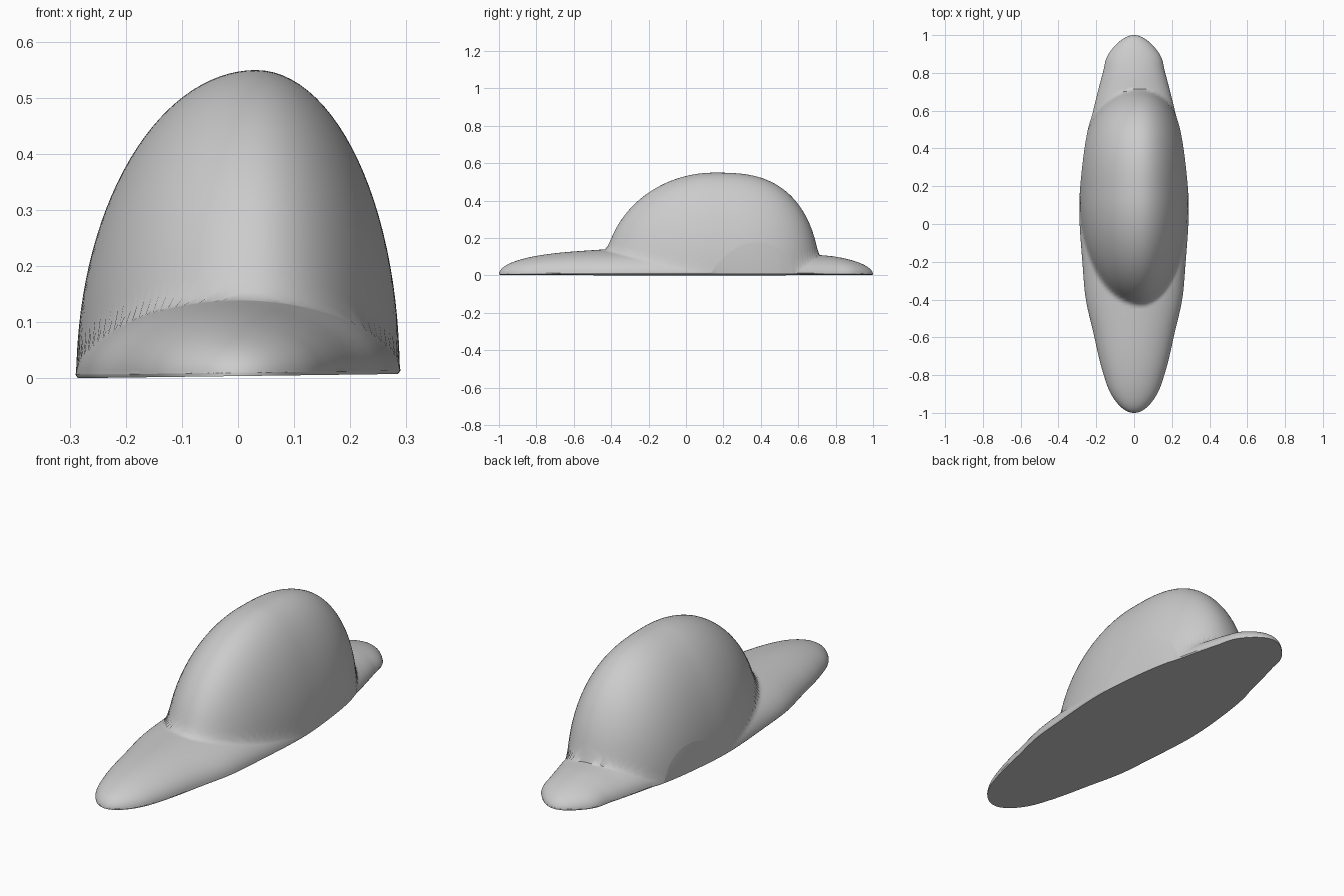
import bpy, bmesh, math

if "Cube" in bpy.data.objects:
    bpy.data.objects.remove(bpy.data.objects["Cube"])

# Half-width and brim height along y, both relative to an ellipse sqrt(1 - y^2)
WIDTH = [(-1, .28), (-.9, .28), (-.8, .267), (-.6, .262), (-.4, .278), (-.2, .279),
         (.1, .291), (.3, .288), (.5, .282), (.6, .27), (.8, .275), (.9, .31), (1, .29)]
BRIM = [(-1, .19), (-.9, .175), (-.6, .155), (-.4, .15), (.7, .15), (.8, .16), (1, .175)]
ROWS, COLS = 180, 56


def curve(table, y):
    """Smooth (Catmull-Rom style) lookup in a table."""
    y = max(table[0][0], min(table[-1][0], y))
    i = next(k for k in range(len(table) - 1) if y <= table[k + 1][0])

    def slope(k):
        a, b = table[max(k - 1, 0)], table[min(k + 1, len(table) - 1)]
        return (b[1] - a[1]) / (b[0] - a[0])
    (x0, v0), (x1, v1) = table[i], table[i + 1]
    h = x1 - x0
    t = (y - x0) / h
    return ((2*t**3 - 3*t*t + 1) * v0 + (t**3 - 2*t*t + t) * h * slope(i)
            + (3*t*t - 2*t**3) * v1 + (t**3 - t*t) * h * slope(i + 1))


def dome(x, y):
    """Crown height: peak shifted right, rounder front, squarer back."""
    u = (x - .03) / (.258 if x > .03 else .318)
    v = abs((y - .15) / .588) ** 2 if y < .15 else abs((y - .15) / .564) ** 2.87
    s = 1 - u * u - v
    return math.copysign(.545 * math.sqrt(abs(s)), s)


def smooth_max(a, b, k=.06):
    h = max(k - abs(a - b), 0) / k
    return max(a, b) + h * h * k / 4


# Crown and brim as one lofted skin with a flat, very slightly tilted underside
bm = bmesh.new()
loops = []
for i in range(ROWS + 1):
    t = .015 + (math.pi - .03) * i / ROWS
    y, r = -math.cos(t), math.sin(t)
    w, hb = curve(WIDTH, y) * r, curve(BRIM, y) * r
    ring = []
    for j in range(COLS + 1):
        f = math.sin(math.pi * (j / COLS - .5))
        x = w * f
        z = smooth_max(hb * math.sqrt(max(0, 1 - f * f)), dome(x, y))
        ring.append(bm.verts.new((x, y, .004 + .013 * x + max(z, .006))))
    for x in (w * .985, -w * .985):
        ring.append(bm.verts.new((x, y, .004 + .013 * x)))
    loops.append(ring)
n = len(loops[0])
for a, b in zip(loops, loops[1:]):
    for j in range(n):
        k = (j + 1) % n
        bm.faces.new((a[j], a[k], b[k], b[j]))
bm.faces.new(loops[0])
bm.faces.new(loops[-1])
bmesh.ops.recalc_face_normals(bm, faces=bm.faces)

mesh = bpy.data.meshes.new("hat_body")
bm.to_mesh(mesh)
bm.free()
body = bpy.data.objects.new("hat_body", mesh)
bpy.context.collection.objects.link(body)
bpy.context.view_layer.objects.active = body
body.select_set(True)
bpy.ops.object.shade_smooth_by_angle(angle=math.radians(50))
